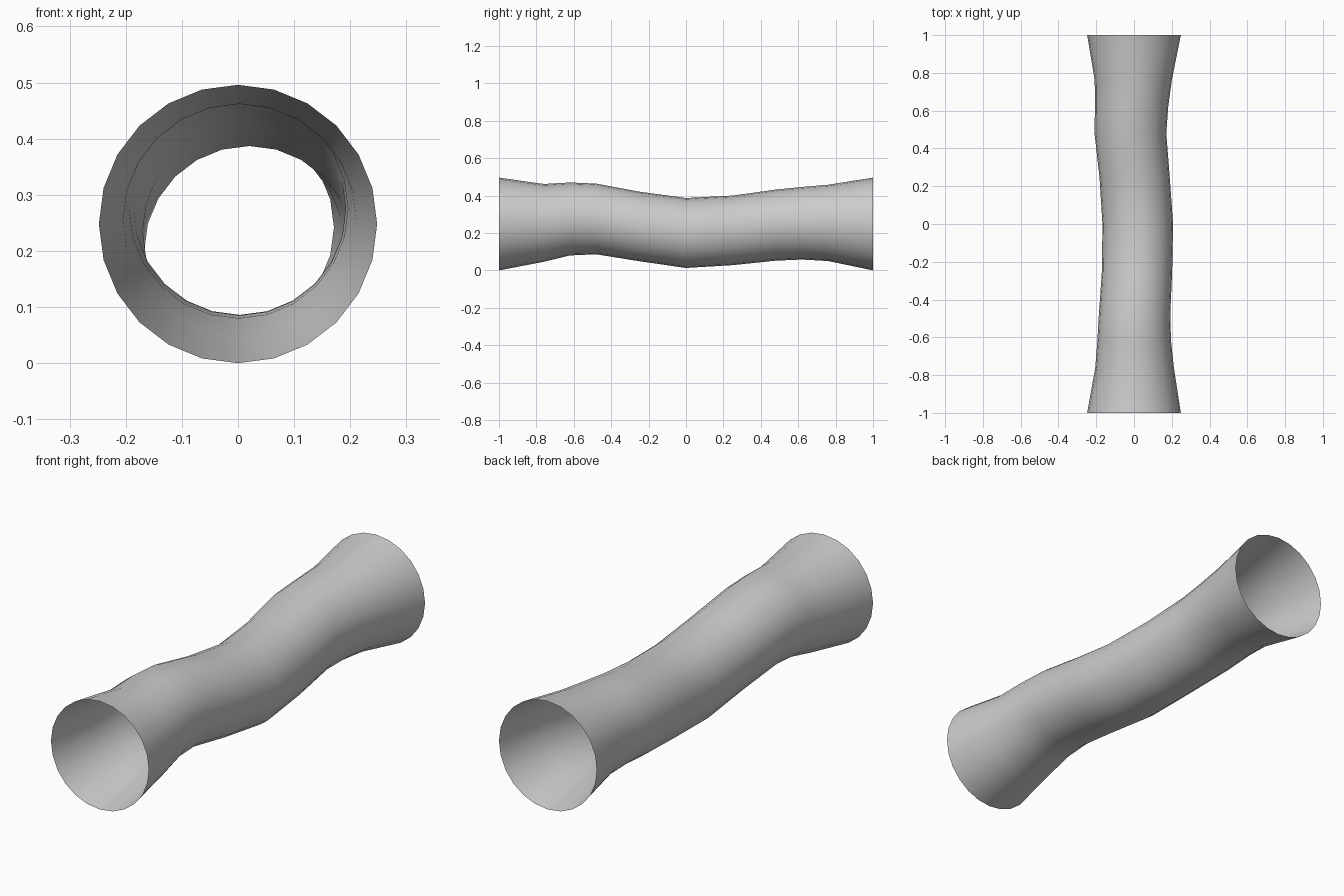
import bpy, bmesh, math

if "Cube" in bpy.data.objects:
    bpy.data.objects.remove(bpy.data.objects["Cube"])

SIDES = 24
# Cross-sections along the tunnel: y, centre x, centre z, radius
RINGS = [
    (-1.00, 0.000, 0.248, 0.248),
    (-0.76, 0.003, 0.254, 0.208),
    (-0.62, 0.001, 0.275, 0.195),
    (-0.48, 0.003, 0.275, 0.189),
    (-0.25, 0.016, 0.235, 0.186),
    (0.00, 0.020, 0.200, 0.187),
    (0.25, 0.003, 0.214, 0.186),
    (0.48, -0.019, 0.242, 0.190),
    (0.62, -0.013, 0.252, 0.194),
    (0.76, -0.004, 0.254, 0.204),
    (1.00, 0.000, 0.248, 0.248),
]

# Open-ended winding tube with flared mouths, faces pointing outwards
bm = bmesh.new()
loops = []
for y, cx, cz, r in RINGS:
    angles = [math.tau * i / SIDES for i in range(SIDES)]
    loops.append([bm.verts.new((cx + r * math.sin(t), y, cz + r * math.cos(t)))
                  for t in angles])
for a, b in zip(loops, loops[1:]):
    for i in range(SIDES):
        j = (i + 1) % SIDES
        bm.faces.new((a[i], a[j], b[j], b[i])).smooth = True

mesh = bpy.data.meshes.new("tunnel_tube")
bm.to_mesh(mesh)
bm.free()
tube = bpy.data.objects.new("tunnel_tube", mesh)
bpy.context.collection.objects.link(tube)
